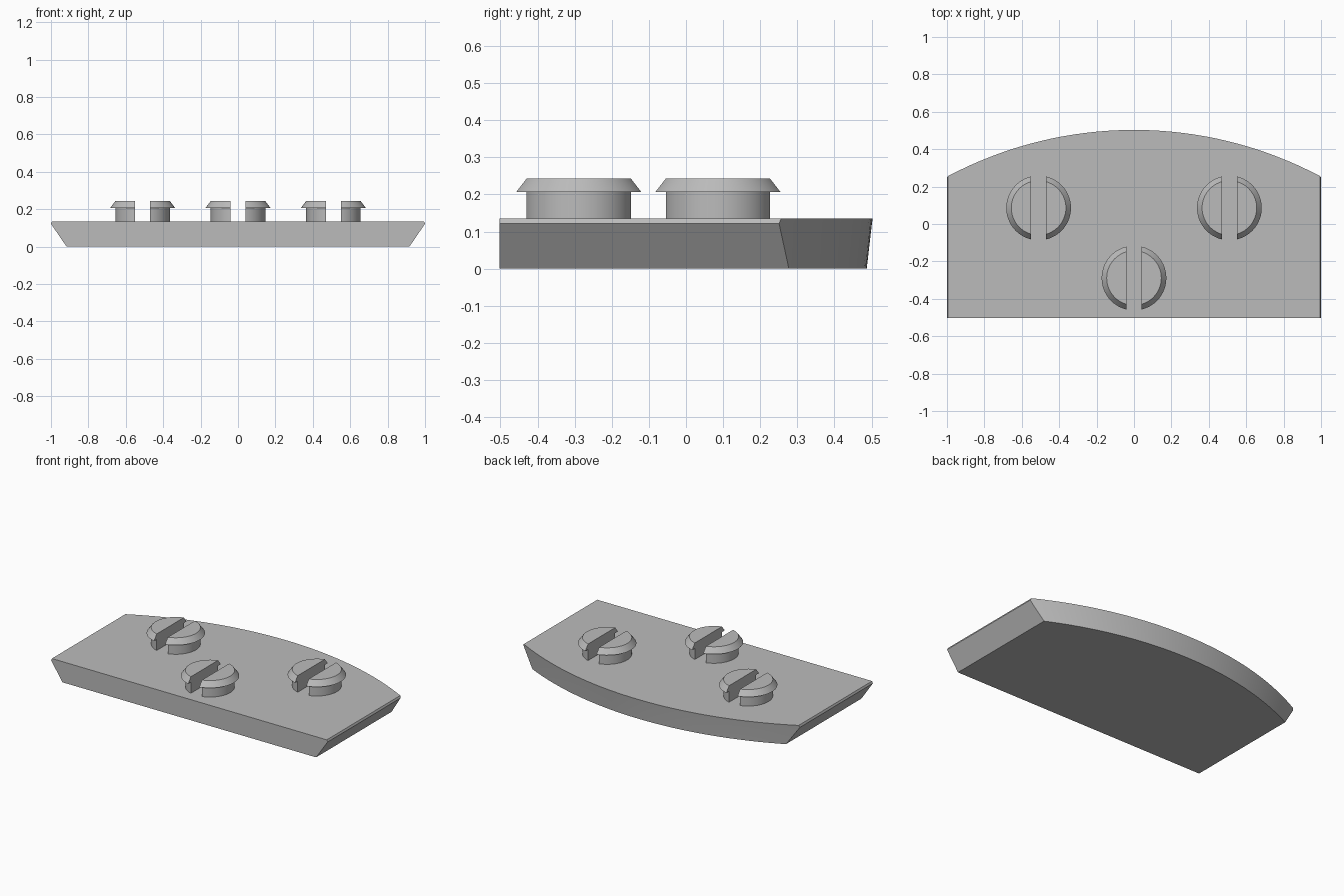
import bpy, bmesh, math

cube = bpy.data.objects.get("Cube")
if cube:
    bpy.data.objects.remove(cube, do_unlink=True)

grey = bpy.data.materials.new("plain grey")
grey.use_nodes = True
COLOUR = (0.5, 0.5, 0.5, 1)
grey.diffuse_color = COLOUR
grey.node_tree.nodes["Principled BSDF"].inputs["Base Color"].default_value = COLOUR


def loft(name, loops, location=(0, 0, 0)):
    """Skin a stack of equal-length point loops and cap both ends."""
    bm = bmesh.new()
    rings = [[bm.verts.new(p) for p in loop] for loop in loops]
    for low, high in zip(rings, rings[1:]):
        for i in range(len(low)):
            j = (i + 1) % len(low)
            bm.faces.new((low[i], low[j], high[j], high[i]))
    bm.faces.new(rings[0])
    bm.faces.new(rings[-1])
    bmesh.ops.recalc_face_normals(bm, faces=bm.faces)
    mesh = bpy.data.meshes.new(name)
    bm.to_mesh(mesh)
    bm.free()
    mesh.materials.append(grey)
    obj = bpy.data.objects.new(name, mesh)
    obj.location = location
    bpy.context.collection.objects.link(obj)
    bpy.ops.object.select_all(action="DESELECT")
    obj.select_set(True)
    bpy.context.view_layer.objects.active = obj
    bpy.ops.object.shade_smooth_by_angle(angle=math.radians(30))
    return obj


# Base plate: straight front, bevelled sides, curved and tapered back
FRONT, ARC_CENTRE, STEPS = -0.503, -1.622, 32


def plate_loop(z, half, radius):
    span = math.asin(half / radius)
    loop = [(-half, FRONT, z), (half, FRONT, z)]
    for i in range(STEPS + 1):
        a = span * (1 - 2 * i / STEPS)
        loop.append((radius * math.sin(a), ARC_CENTRE + radius * math.cos(a), z))
    return loop


loft("base_plate", [plate_loop(0, 0.917, 2.109),
                    plate_loop(0.122, 1.0, 2.123),
                    plate_loop(0.135, 0.994, 2.125)])

# Snap studs: two half-round posts with flared heads and a slot between
SLOT = 0.04
STUD_PROFILE = [(0.13, 0.146), (0.207, 0.146), (0.207, 0.173), (0.243, 0.146)]


def half_stud_loop(z, radius, side):
    span = math.acos(SLOT / radius)
    angles = [span * (2 * i / 24 - 1) for i in range(25)]
    return [(side * radius * math.cos(a), radius * math.sin(a), z) for a in angles]


studs = {"right": (-0.51, 0.086, 0), "left": (0.51, 0.086, 0), "front": (0, -0.289, 0)}
for place, centre in studs.items():
    for half, side in (("right", -1), ("left", 1)):
        loft(f"{place}_stud_{half}_half",
             [half_stud_loop(z, r, side) for z, r in STUD_PROFILE], centre)
